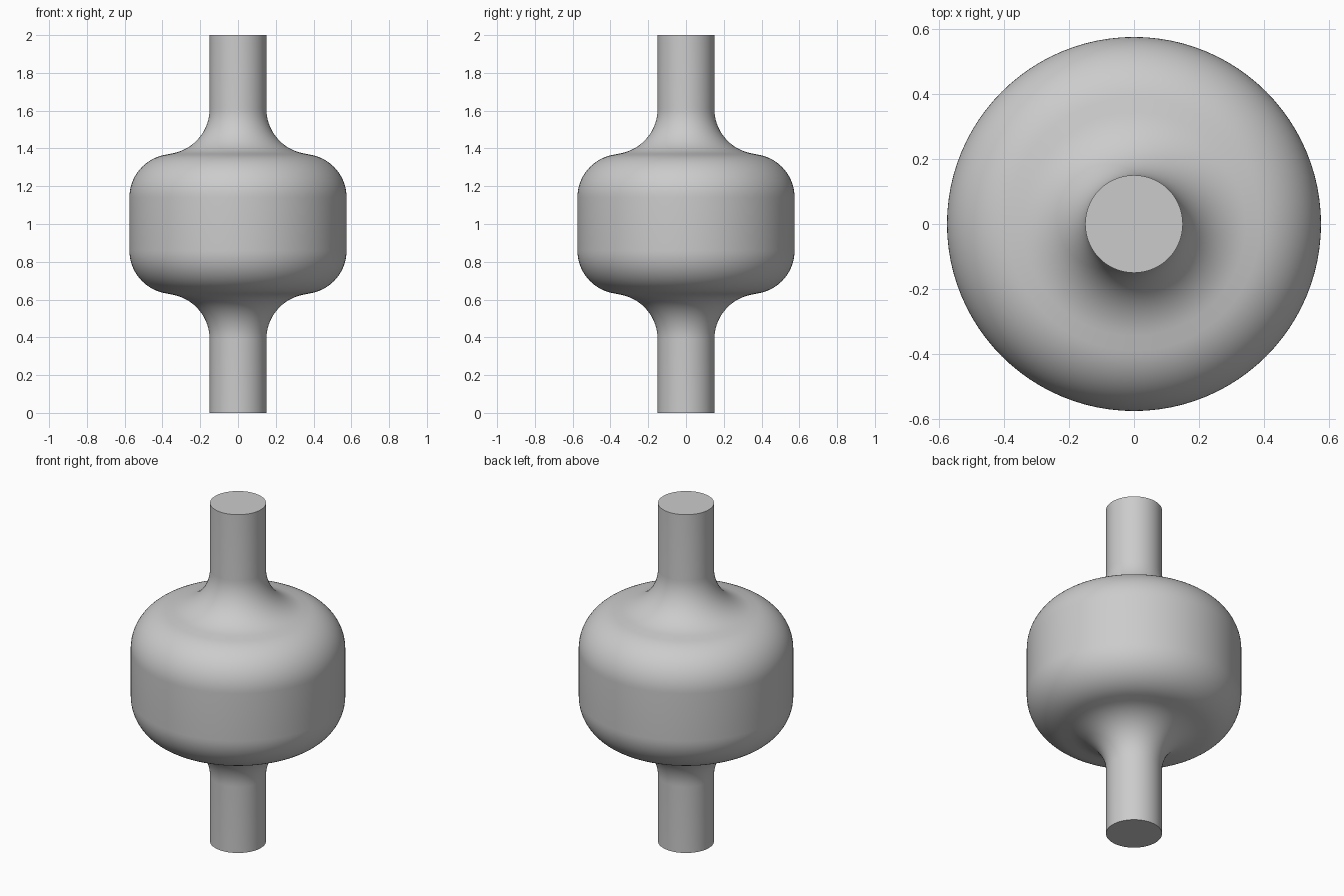
import bpy
import bmesh
from math import cos, sin, pi, radians

cube = bpy.data.objects.get("Cube")
if cube:
    bpy.data.objects.remove(cube, do_unlink=True)

PIPE_R, BODY_R = 0.15, 0.575
NECK_ARC, DOME_ARC = 0.24, 0.23
SLOPE = 11  # tilt of the shoulder in degrees


def arc(r, z, radius, start, end, steps=16):
    """Points along a circular arc in the (radius, height) plane."""
    angles = [radians(start + (end - start) * i / steps) for i in range(steps + 1)]
    return [(r + radius * cos(a), z + radius * sin(a)) for a in angles]


# One grey metal
metal = bpy.data.materials.new("grey_metal")
metal.use_nodes = True
metal.diffuse_color = (0.6, 0.6, 0.6, 1)
metal.node_tree.nodes["Principled BSDF"].inputs["Base Color"].default_value = (0.6, 0.6, 0.6, 1)

# Upper half profile: dome, flared neck, pipe, end cap; heights from the middle
upper = arc(BODY_R - DOME_ARC, 0.14, DOME_ARC, 0, 90 - SLOPE)
upper += arc(PIPE_R + NECK_ARC, 0.61, NECK_ARC, 270 - SLOPE, 180)
upper += [(PIPE_R, 1), (0, 1)]
profile = [(r, -z) for r, z in reversed(upper)] + upper

# Revolve the profile into one closed body
bm = bmesh.new()
verts = [bm.verts.new((r, 0, z + 1)) for r, z in profile]
edges = [bm.edges.new(pair) for pair in zip(verts, verts[1:])]
bmesh.ops.spin(bm, geom=verts + edges, cent=(0, 0, 0), axis=(0, 0, 1),
               angle=2 * pi, steps=96, use_duplicate=False)
bmesh.ops.remove_doubles(bm, verts=bm.verts, dist=0.0001)
bmesh.ops.recalc_face_normals(bm, faces=bm.faces)
mesh = bpy.data.meshes.new("chamber_with_pipes")
bm.to_mesh(mesh)
bm.free()

body = bpy.data.objects.new("chamber_with_pipes", mesh)
bpy.context.collection.objects.link(body)
mesh.materials.append(metal)

# Smooth walls, crisp rims
bpy.ops.object.select_all(action="DESELECT")
body.select_set(True)
bpy.context.view_layer.objects.active = body
bpy.ops.object.shade_smooth_by_angle(angle=radians(40))
